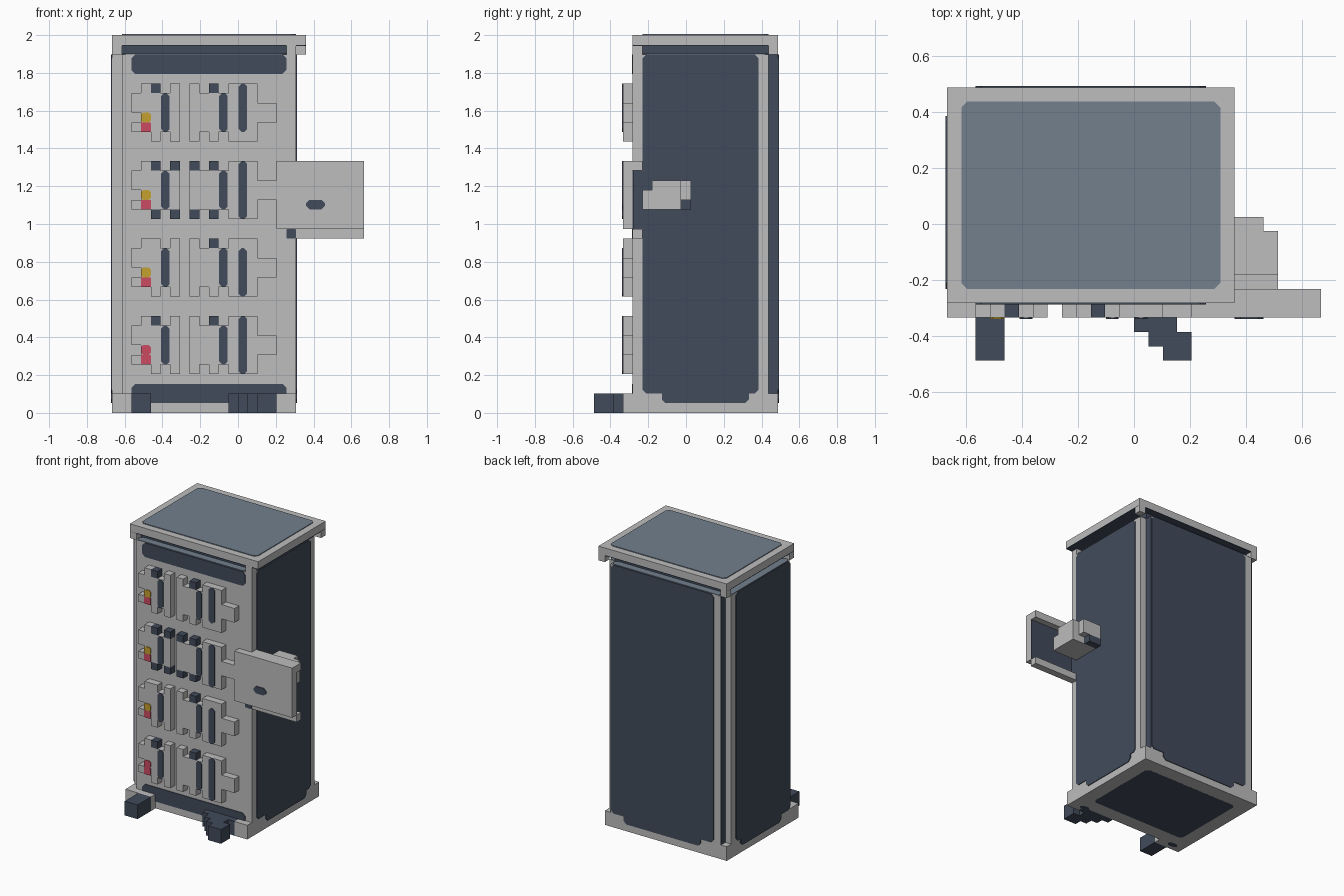
import bpy
import bmesh
from mathutils import Vector

default_cube = bpy.data.objects.get("Cube")
if default_cube:
    bpy.data.objects.remove(default_cube)

# One grid cell of the blocky style; the cabinet is laid out in whole cells
CELL = 2 / 39
ORIGIN = Vector((13, 9.5, 0))
THICK = 0.1      # plate thickness in cells
CHAMFER = 0.4    # plate corner cut in cells


def make_material(name, colour):
    material = bpy.data.materials.new(name)
    material.use_nodes = True
    rgba = (*colour, 1)
    material.diffuse_color = rgba
    material.node_tree.nodes["Principled BSDF"].inputs["Base Color"].default_value = rgba
    return material


light = make_material("light grey", (0.51, 0.51, 0.51))
dark = make_material("dark slate", (0.054, 0.07, 0.105))
blue = make_material("blue grey", (0.17, 0.215, 0.27))
yellow = make_material("amber", (0.56, 0.35, 0.03))
red = make_material("red", (0.6, 0.07, 0.127))


def finish(name, material, bm):
    for vert in bm.verts:
        vert.co = (vert.co - ORIGIN) * CELL
    bmesh.ops.recalc_face_normals(bm, faces=bm.faces)
    mesh = bpy.data.meshes.new(name)
    bm.to_mesh(mesh)
    bm.free()
    mesh.materials.append(material)
    obj = bpy.data.objects.new(name, mesh)
    bpy.context.collection.objects.link(obj)
    return obj


def box(name, material, xs, ys, zs):
    """Box filling the cell ranges (start, end) on each axis."""
    bm = bmesh.new()
    bmesh.ops.create_cube(bm, size=1)
    for vert in bm.verts:
        vert.co = [span[0] if c < 0 else span[1]
                   for c, span in zip(vert.co, (xs, ys, zs))]
    return finish(name, material, bm)


def plate(name, material, axis, level, side, us, vs, cut=CHAMFER):
    """Thin chamfered panel lying on a plane across the given axis."""
    (u0, u1), (v0, v1) = us, vs
    outline = [(u0 + cut, v0), (u1 - cut, v0), (u1, v0 + cut), (u1, v1 - cut),
               (u1 - cut, v1), (u0 + cut, v1), (u0, v1 - cut), (u0, v0 + cut)]
    bm = bmesh.new()
    ring = []
    for pair in outline:
        point = list(pair)
        point.insert("xyz".index(axis), level)
        ring.append(bm.verts.new(point))
    face = bm.faces.new(ring)
    shift = Vector([side * THICK if axis == a else 0 for a in "xyz"])
    grown = bmesh.ops.extrude_face_region(bm, geom=[face])["geom"]
    bmesh.ops.translate(bm, vec=shift,
                        verts=[g for g in grown if isinstance(g, bmesh.types.BMVert)])
    return finish(name, material, bm)


# Cabinet shell
WALL = (2, 37)
box("base", light, (0, 19), (4, 19), (0, 2))
box("cabinet_body", light, (0, 19), (5, 18), WALL)
box("front_wall", light, (1, 19), (4, 5), WALL)
box("back_wall", light, (1, 18), (18, 19), WALL)
box("neck", dark, (1, 18), (5, 18), (37, 38))
box("roof", light, (0, 20), (4, 19), (38, 39))
for name, x, y in (("front_left", 18, 4), ("front_right", 0, 4),
                   ("back_left", 19, 18), ("back_right", 0, 18)):
    box("roof_corner_" + name, light, (x, x + 1), (y, y + 1), (37, 38))

# Coloured panels on the shell
plate("roof_panel", blue, "z", 39, 1, (1, 19), (5, 18))
plate("roof_underside", dark, "z", 38, -1, (0, 20), (4, 19), 0.1)
plate("bottom_panel", dark, "z", 0, 0.3, (2, 17), (6, 17))
plate("bottom_panel_face", dark, "z", 0, -0.05, (2, 17), (6, 17))
plate("left_panel", dark, "x", 19, 1, (5, 17), WALL)
plate("right_panel", dark, "x", 0, -1, (5, 17), WALL)
plate("back_panel", dark, "y", 19, 1, (2, 18), WALL)
plate("left_panel_foot", dark, "x", 19, 1, (7, 16), (1, 2.4))
plate("right_panel_foot", dark, "x", 0, -1, (7, 16), (1, 2.4))
plate("back_panel_foot", dark, "y", 19, 1, (4, 16), (1, 2.4))
plate("left_groove", dark, "x", 18, 1, (18, 19), WALL, 0.05)
plate("right_groove", dark, "x", 1, -1, (18, 19), WALL, 0.05)
plate("top_vent", dark, "y", 4, -1, (2, 18), (35, 37))
plate("bottom_vent", dark, "y", 4, -1, (2, 18), (1, 3))
plate("left_ledge", blue, "z", 37, 1, (18, 19), (5, 18))
plate("right_ledge", blue, "z", 37, 1, (0, 1), (5, 18))
plate("front_ledge", blue, "z", 37, 1, (1, 18), (4, 5))
plate("back_ledge", blue, "z", 37, 1, (1, 18), (18, 19))

# Base brackets and feet
FOOT = (0, 2)
box("right_bracket", light, (0, 4), (3, 4), FOOT)
box("left_bracket", light, (17, 19), (3, 4), FOOT)
box("right_foot", dark, (2, 4), (0, 3), FOOT)
for y, start, end in ((3, 12, 17), (2, 13, 16), (1, 14, 17), (0, 15, 17)):
    box("left_foot_step", dark, (start, end), (y, y + 1), FOOT)
for x in (1, 16):
    plate("base_slot", dark, "z", 0, -0.05, (x, x + 1.6), (3.6, 4.4))

# Rows of front modules: column, width, lowest and highest cell within the row
FRONT = (3, 4)
BLOCKS = ((2, 1, 1, 2), (2, 1, 3, 5), (3, 1, 1, 6), (4, 1, 0, 6), (5, 1, 1, 5),
          (6, 1, 0, 6), (8, 1, 0, 6), (9, 1, 1, 5), (10, 1, 0, 6), (11, 1, 1, 5),
          (12, 3, 0, 6), (15, 2, 2, 4))
# Row height, dark caps on top, dark caps below, dark slot range, upper lamp
ROWS = ((4, (4, 10), (), (0, 6), red), (12, (10,), (), (0, 5), yellow),
        (20, (4, 6, 8, 10), (4, 6, 8, 10), (0, 6), yellow),
        (28, (4, 10), (), (1, 6), yellow))
for base, top_caps, low_caps, slot, lamp in ROWS:
    for x, width, low, high in BLOCKS:
        low += x in low_caps
        high -= x in top_caps
        box("module_block", light, (x, x + width), FRONT, (base + low, base + high))
    for x in top_caps:
        box("module_cap", dark, (x, x + 1), FRONT, (base + 5, base + 6))
    for x in low_caps:
        box("module_cap", dark, (x, x + 1), FRONT, (base, base + 1))
    for x, (low, high) in ((5, (1, 5)), (11, (1, 5)), (13, slot)):
        plate("module_slot", dark, "y", 3, -1, (x + 0.06, x + 0.94),
              (base + low, base + high), 0.3)
    plate("lower_lamp", red, "y", 3, -1, (3, 4), (base + 1, base + 2), 0.05)
    plate("upper_lamp", lamp, "y", 3, -1, (3, 4), (base + 2, base + 3), 0.2)

# Side sign: a channel with a dark back and a slot in front
box("sign_face", light, (17, 26), FRONT, (19, 26))
for z in (18, 25):
    box("sign_flange", light, (19, 26), (4, 5), (z, z + 1))
plate("sign_back", dark, "y", 4, 1, (19, 26), (19, 25), 0.05)
plate("sign_slot", dark, "y", 3, -1, (20, 22), (21, 22))
plate("sign_side_patch", dark, "x", 19, 1, (4, 5), (19, 25), 0.05)
plate("sign_notch", dark, "y", 4, -1, (18, 19), (18, 19), 0.1)

# Side handle behind the sign
box("handle_arm", light, (19, 23), (5, 9), (21, 23))
box("handle_top", light, (19, 23), (6, 9), (23, 24))
box("handle_end", light, (19, 22), (9, 10), (22, 24))
box("handle_end_foot", dark, (19, 21), (9, 10), (21, 22))
